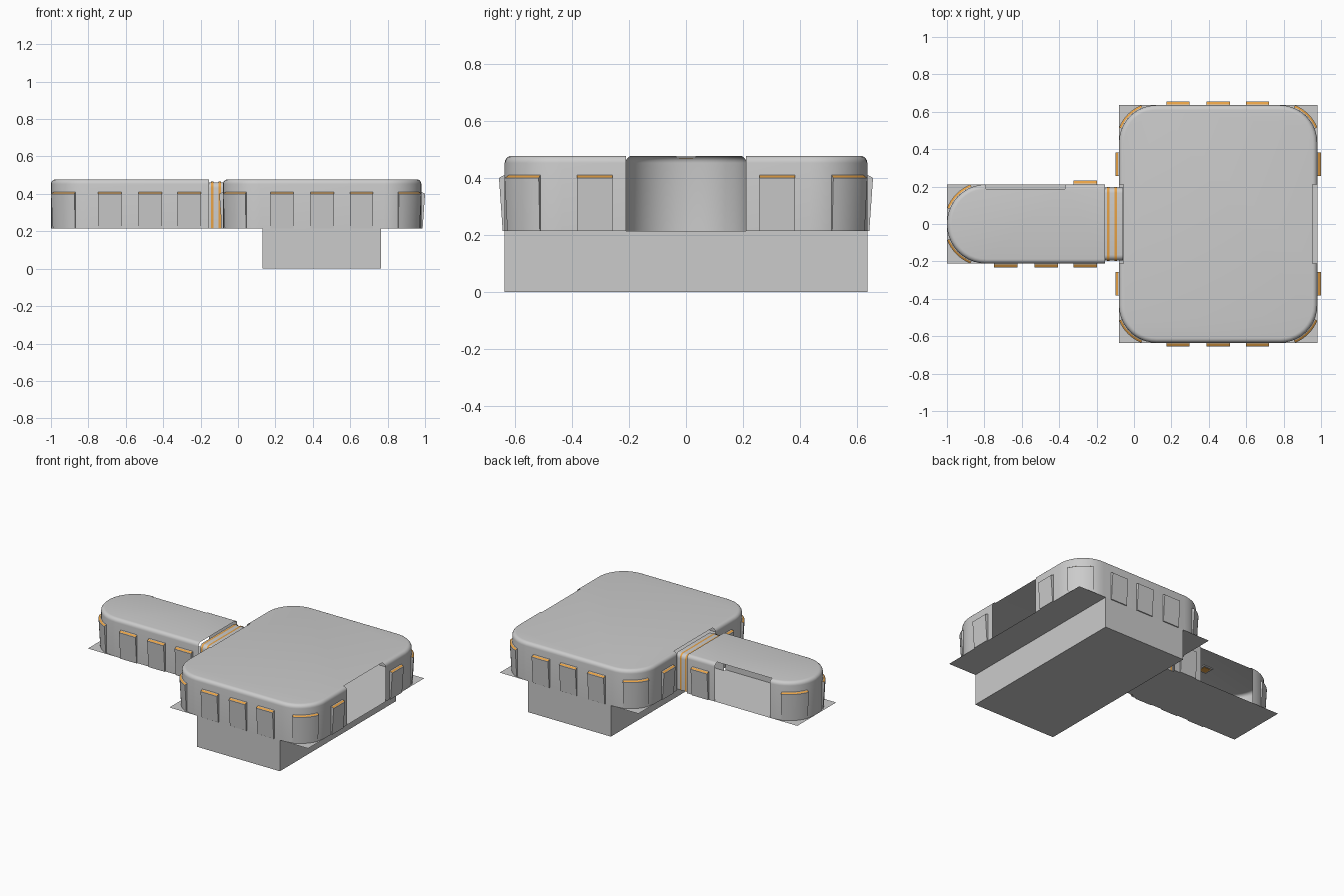
import bpy, bmesh, math
from mathutils import Vector

if "Cube" in bpy.data.objects:
    bpy.data.objects.remove(bpy.data.objects["Cube"])


def material(name, color):
    m = bpy.data.materials.new(name)
    m.use_nodes = True
    m.diffuse_color = color
    m.node_tree.nodes["Principled BSDF"].inputs["Base Color"].default_value = color
    return m


GREY = material("light grey", (0.6, 0.6, 0.6, 1))
ORANGE = material("orange", (0.8, 0.36, 0.06, 1))
FLOOR, ROOF, EDGE = 0.215, 0.478, 0.025
HALF_GAP = 0.21


def finish(bm, name, smooth=True):
    mesh = bpy.data.meshes.new(name)
    bm.to_mesh(mesh)
    bm.free()
    mesh.materials.append(GREY)
    mesh.materials.append(ORANGE)
    obj = bpy.data.objects.new(name, mesh)
    bpy.context.collection.objects.link(obj)
    if smooth:
        bpy.ops.object.select_all(action="DESELECT")
        obj.select_set(True)
        bpy.context.view_layer.objects.active = obj
        bpy.ops.object.shade_smooth_by_angle(angle=math.radians(35))
    return obj


def box(name, x, y, z, color=0):
    bm = bmesh.new()
    bmesh.ops.create_cube(bm, size=1)
    for v in bm.verts:
        for i, (lo, hi) in enumerate((x, y, z)):
            v.co[i] = lo if v.co[i] < 0 else hi
    for f in bm.faces:
        f.material_index = color
    return finish(bm, name, False)


def plate(name, x, y, z):
    bm = bmesh.new()
    bm.faces.new([bm.verts.new((px, py, z)) for px, py in
                  ((x[0], y[0]), (x[1], y[0]), (x[1], y[1]), (x[0], y[1]))])
    return finish(bm, name, False)


def outline(x, y, radii, stops, steps=10):
    """Rounded rectangle, counter-clockwise from the +x +y corner, with stops for gaps."""
    pts = []
    for k, r in enumerate(radii):
        sx, sy = (1, -1, -1, 1)[k], (1, 1, -1, -1)[k]
        cx = (x[1] if sx > 0 else x[0]) - sx * r
        cy = (y[1] if sy > 0 else y[0]) - sy * r
        for i in range(steps + 1 if r else 1):
            a = math.pi / 2 * (k + i / steps)
            pts.append((cx + r * math.cos(a), cy + r * math.sin(a)))
        for s in stops.get(k, ()):
            pts.append(((s, y[1]), (x[0], s), (s, y[0]), (x[1], s))[k])
    return pts


def shell(name, x, y, radii, stops, open_end, is_gap):
    """Thin walls with a rounded roof edge and a flat roof."""
    levels = [(0, FLOOR)]
    for i in range(6):
        a = math.pi / 2 * i / 5
        levels.append((EDGE * (1 - math.cos(a)), ROOF - EDGE * (1 - math.sin(a))))
    bm = bmesh.new()
    rings = []
    for d, z in levels:
        east = x[1] if open_end else x[1] - d
        pts = outline((x[0] + d, east), (y[0] + d, y[1] - d),
                      [r - d if r else 0 for r in radii], stops)
        rings.append([bm.verts.new((px, py, z)) for px, py in pts])
    n = len(rings[0])
    for i in range(n):
        j = (i + 1) % n
        if is_gap((rings[0][i].co + rings[0][j].co) / 2):
            continue
        for lo, hi in zip(rings, rings[1:]):
            bm.faces.new((lo[i], lo[j], hi[j], hi[i]))
    bm.faces.new(rings[-1])
    return finish(bm, name)


def window(name, path, scale=1.0):
    """Leaning panel with an orange strip on its top; path holds (point, outward) pairs."""
    profile = [(0, FLOOR), (0.007, FLOOR), (0.02, 0.4), (0.017, 0.402),
               (0.005, 0.408), (0, 0.41)]
    bm = bmesh.new()
    cols = [[bm.verts.new((*(p + o * d * scale), z)) for d, z in profile] for p, o in path]
    for a, b in zip(cols, cols[1:]):
        for i in range(len(profile) - 1):
            f = bm.faces.new((a[i], b[i], b[i + 1], a[i + 1]))
            f.material_index = int(i == 3)
    bm.faces.new(cols[0])
    bm.faces.new(cols[-1][::-1])
    return finish(bm, name)


def flat_window(name, center, out, width=0.125):
    c, o = Vector(center), Vector(out)
    side = Vector((-o.y, o.x)) * width / 2
    window(name, [(c - side, o), (c + side, o)])


def corner_window(name, center, r, middle):
    path = []
    for i in range(9):
        a = math.radians(middle - 23 + 46 * i / 8)
        o = Vector((math.cos(a), math.sin(a)))
        path.append((Vector(center) + o * r, o))
    window(name, path, 0.8)


# Main hall: base, floor and shell with openings on both x sides
HX, HY, HR = (-0.08, 0.98), (-0.635, 0.635), 0.2
box("base_block", (0.13, 0.765), HY, (0, FLOOR))
plate("hall_floor", HX, HY, FLOOR)
shell("hall_shell", HX, HY, [HR] * 4,
      {1: (HALF_GAP, -HALF_GAP), 3: (-HALF_GAP, HALF_GAP)}, False,
      lambda c: abs(c.y) < 0.1 and (c.x < 0 or c.x > 0.9))

# Side wing: floor and shell, open towards the hall and on part of the back
WX, WY, WR = (-1.0, -0.155), (-0.212, 0.212), 0.21
plate("wing_floor", WX, WY, FLOOR)
shell("wing_shell", WX, WY, [0, WR, WR, 0], {0: (-0.37,)}, True,
      lambda c: c.x > -0.16 or (c.y > 0.2 and -0.78 < c.x < -0.4))


# Connector: open arch sleeves, the narrow ones orange
def sleeve(name, x, grow, color):
    r = 0.03
    half, top = 0.195 + grow, 0.462 + grow
    pts = [(-half, FLOOR)]
    for s in (-1, 1):
        for i in range(6):
            a = math.pi / 2 * (i / 5 if s < 0 else 1 - i / 5)
            pts.append((s * (half - r + r * math.cos(a)), top - r + r * math.sin(a)))
    pts.append((half, FLOOR))
    bm = bmesh.new()
    a, b = [[bm.verts.new((px, py, pz)) for py, pz in pts] for px in x]
    for i in range(len(pts) - 1):
        bm.faces.new((a[i], a[i + 1], b[i + 1], b[i])).material_index = color
    finish(bm, name)


sleeve("connector_sleeve", (-0.155, -0.06), 0, 0)
for i, cx in enumerate((-0.138, -0.098)):
    sleeve(f"connector_band_{i}", (cx - 0.006, cx + 0.006), 0.003, 1)
plate("connector_floor", (-0.155, -0.08), (-0.195, 0.195), FLOOR)

# Hall windows
for s, word in ((1, "back"), (-1, "front")):
    for i, cx in enumerate((0.235, 0.45, 0.66)):
        flat_window(f"hall_{word}_window_{i}", (cx, s * HY[1]), (0, s))
    for e, side in ((1, "left"), (-1, "right")):
        wall = HX[1] if e > 0 else HX[0]
        flat_window(f"hall_{side}_{word}_window", (wall, s * 0.32), (e, 0))
        corner_window(f"hall_{side}_{word}_corner_window",
                      (wall - e * HR, s * (HY[1] - HR)), HR,
                      math.degrees(math.atan2(s, e)))
    # Wing end windows
    corner_window(f"wing_{word}_corner_window", (WX[0] + WR, s * (WY[1] - WR)), WR,
                  math.degrees(math.atan2(s, -1)))

# Wing side windows
for i, cx in enumerate((-0.685, -0.47, -0.26)):
    flat_window(f"wing_front_window_{i}", (cx, WY[0]), (0, -1))
flat_window("wing_back_window", (-0.26, WY[1]), (0, 1))

# Ceiling lamps
for name, cx in (("hall_lamp", 0.45), ("wing_lamp", -0.58)):
    box(name + "_frame", (cx - 0.035, cx + 0.035), (-0.035, 0.035), (0.47, 0.477))
    box(name, (cx - 0.025, cx + 0.025), (-0.025, 0.025), (0.468, 0.47), 1)
